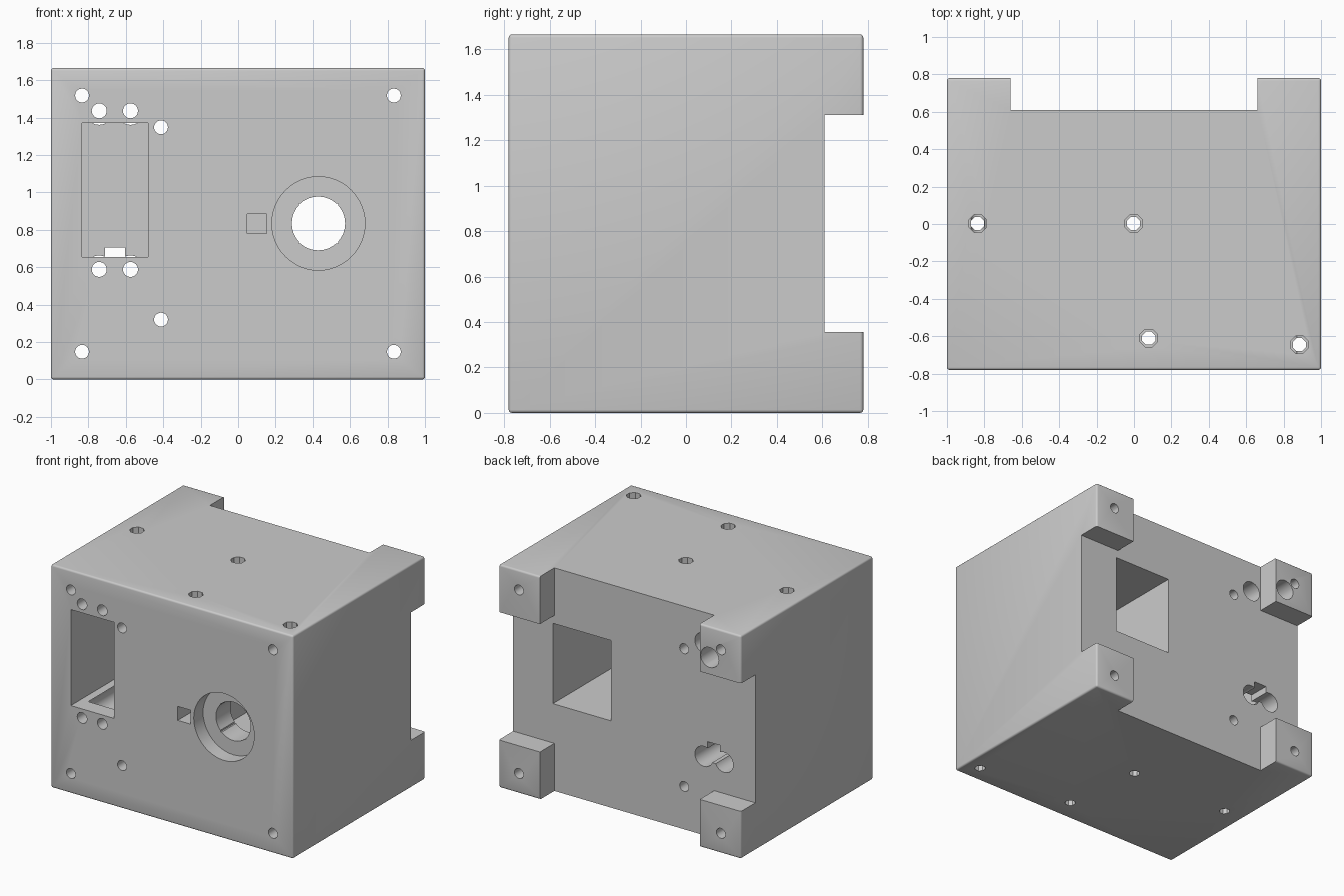
import bpy, math

if "Cube" in bpy.data.objects:
    bpy.data.objects.remove(bpy.data.objects["Cube"])

TOP, HY = 1.665, 0.78


def box(name, x, y, z):
    bpy.ops.mesh.primitive_cube_add(size=1, location=(sum(x) / 2, sum(y) / 2, sum(z) / 2))
    o = bpy.context.object
    o.name = name
    o.scale = (x[1] - x[0], y[1] - y[0], z[1] - z[0])
    bpy.ops.object.transform_apply(location=True, rotation=True, scale=True)
    return o


def bore_y(x, z, r, y0, y1, n=24):
    bpy.ops.mesh.primitive_cylinder_add(vertices=n, radius=r, depth=y1 - y0,
                                        location=(x, (y0 + y1) / 2, z),
                                        rotation=(math.pi / 2, 0, 0))
    return bpy.context.object


def bore_z(x, y, r, z0, z1, n=8):
    bpy.ops.mesh.primitive_cylinder_add(vertices=n, radius=r, depth=z1 - z0,
                                        location=(x, y, (z0 + z1) / 2),
                                        rotation=(0, 0, math.pi / n))
    return bpy.context.object


def apply(o, mod):
    bpy.context.view_layer.objects.active = o
    bpy.ops.object.modifier_apply(modifier=mod.name)


def cut(body, cutter):
    cutter.hide_render = True
    m = body.modifiers.new("cut", 'BOOLEAN')
    m.operation = 'DIFFERENCE'
    m.solver = 'EXACT'
    m.object = cutter
    apply(body, m)
    bpy.data.objects.remove(cutter, do_unlink=True)


# Housing block with slightly rounded edges
body = box("housing_block", (-1, 1), (-HY, HY), (0, TOP))
bev = body.modifiers.new("round", 'BEVEL')
bev.width, bev.segments = 0.014, 3
apply(body, bev)

# Back recess: a cross-shaped cut that leaves four corner feet
cut(body, box("recess_v", (-0.66, 0.66), (0.61, 1), (-0.2, 1.9)))
cut(body, box("recess_h", (-1.2, 1.2), (0.61, 1), (0.355, 1.31)))

# Tall front pocket for the carriage, and the motor pocket in the back
cut(body, box("carriage_pocket", (-0.835, -0.48), (-1, 0.45), (0.655, 1.372)))
cut(body, box("motor_pocket", (0.193, 0.672), (-0.5, 1), (0.648, 1.248)))

# Guide rod holes: narrow at the front, wide behind
for x in (-0.742, -0.575):
    for z in (1.436, 0.588):
        cut(body, bore_y(x, z, 0.04, -1, 1))
        cut(body, bore_y(x, z, 0.075, -0.66, 1))

# Slot joining the lower rod bores
cut(body, box("slot", (-0.71, -0.605), (-0.66, 1), (0.56, 0.706)))

# Corner screw holes and the two inner screw holes
for x, z in [(sx * 0.834, z) for sx in (-1, 1) for z in (0.148, 1.518)] + [(-0.412, 1.348), (-0.412, 0.32)]:
    cut(body, bore_y(x, z, 0.037, -1, 1))

# Shaft opening: shallow round seat, round bore and square key
cut(body, bore_y(0.43, 0.834, 0.25, -1, -0.67, 48))
cut(body, bore_y(0.43, 0.834, 0.144, -1, -0.4, 32))
cut(body, box("shaft_key", (0.323, 0.537), (-0.7, -0.4), (0.727, 0.941)))

# Small square pocket beside the shaft
cut(body, box("nut_pocket", (0.048, 0.152), (-1, -0.53), (0.781, 0.885)))

# Vertical screw holes with octagonal heads
for x, y in ((-0.836, 0.003), (-0.002, 0.003), (0.079, -0.61), (0.884, -0.645)):
    cut(body, bore_z(x, y, 0.038, -0.2, 1.9))
    cut(body, bore_z(x, y, 0.051, TOP - 0.15, 1.9))

bpy.ops.object.select_all(action='DESELECT')
body.select_set(True)
bpy.context.view_layer.objects.active = body
bpy.ops.object.shade_smooth_by_angle(angle=math.radians(31))
